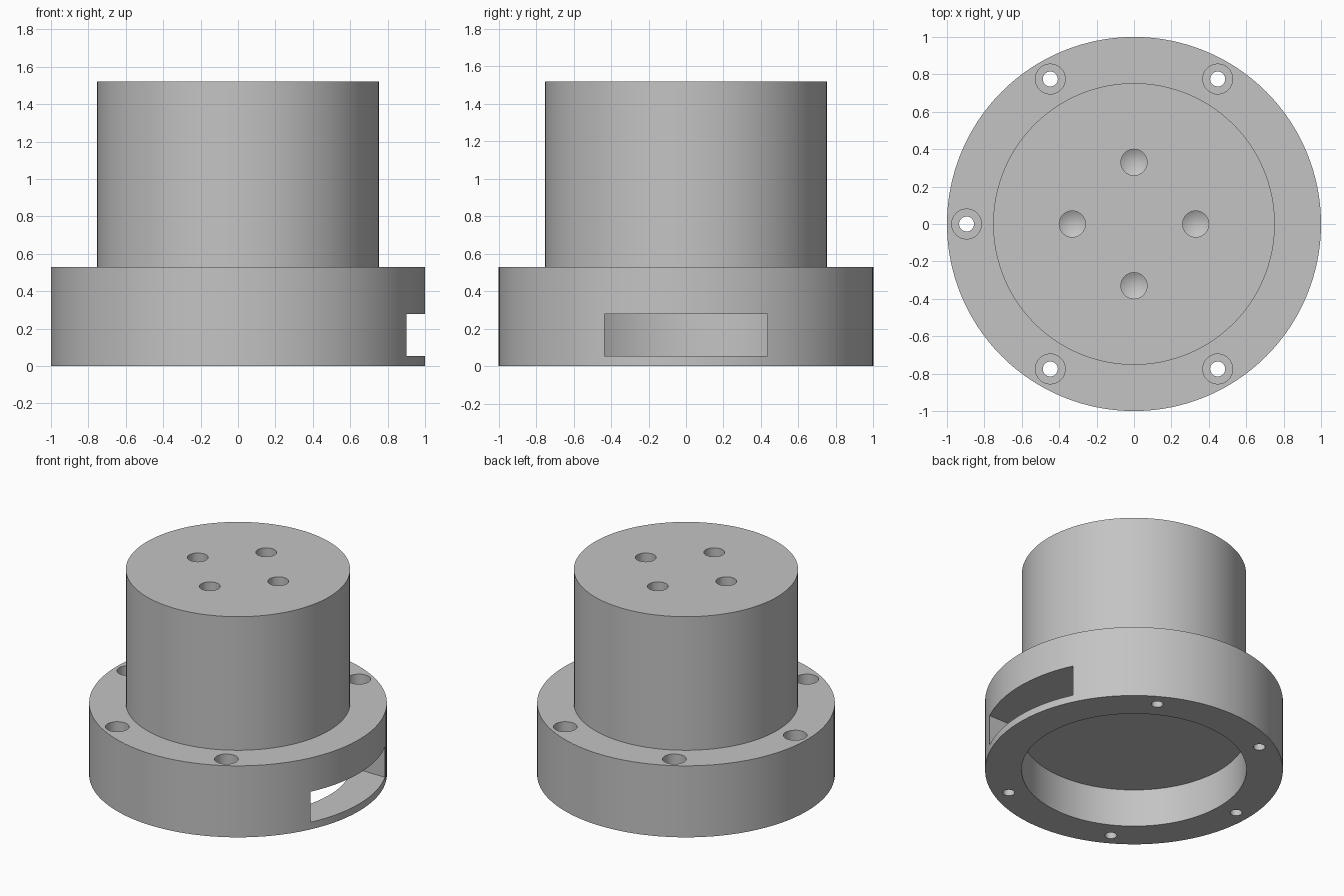
import bpy, bmesh, math
from mathutils import Vector

cube = bpy.data.objects.get("Cube")
if cube:
    bpy.data.objects.remove(cube, do_unlink=True)

grey = bpy.data.materials.new("plain grey")
grey.use_nodes = True
GREY = (0.55, 0.55, 0.55, 1)
grey.diffuse_color = GREY
grey.node_tree.nodes["Principled BSDF"].inputs["Base Color"].default_value = GREY


def add_object(name, bm):
    bmesh.ops.recalc_face_normals(bm, faces=bm.faces)
    mesh = bpy.data.meshes.new(name)
    bm.to_mesh(mesh)
    bm.free()
    mesh.materials.append(grey)
    ob = bpy.data.objects.new(name, mesh)
    bpy.context.collection.objects.link(ob)
    return ob


def lathe(name, profile, steps, x=0, y=0):
    """Revolve an (r, z) profile that starts and ends on the z axis."""
    bm = bmesh.new()
    verts = [bm.verts.new((r, 0, z)) for r, z in profile]
    edges = [bm.edges.new(pair) for pair in zip(verts, verts[1:])]
    bmesh.ops.spin(bm, geom=verts + edges, cent=(0, 0, 0), axis=(0, 0, 1),
                   angle=math.tau, steps=steps)
    bmesh.ops.remove_doubles(bm, verts=bm.verts, dist=1e-4)
    bmesh.ops.translate(bm, verts=bm.verts, vec=(x, y, 0))
    return add_object(name, bm)


def box(name, low, high):
    bm = bmesh.new()
    bmesh.ops.create_cube(bm, size=1)
    low, high = Vector(low), Vector(high)
    bmesh.ops.scale(bm, verts=bm.verts, vec=high - low)
    bmesh.ops.translate(bm, verts=bm.verts, vec=(low + high) / 2)
    return add_object(name, bm)


BASE_TOP, TOP, ROOF = 0.53, 1.52, 0.28

# Flanged body with a round recess underneath
body = lathe("flanged_body", [
    (0, ROOF), (0.755, ROOF), (0.755, 0), (1, 0), (1, BASE_TOP),
    (0.753, BASE_TOP), (0.753, TOP), (0, TOP)], 128)

# Side slot opening into the recess
cutters = [box("slot_cutter", (0.5, -0.436, 0.053), (1.2, 0.436, ROOF - 0.001))]

# Counterbored screw holes around the flange, none above the slot
seat = BASE_TOP - 0.2
for i in range(1, 6):
    a = i * math.tau / 6
    cutters.append(lathe("screw_hole_cutter", [
        (0, -0.1), (0.04, -0.1), (0.04, seat), (0.08, seat),
        (0.08, BASE_TOP + 0.1), (0, BASE_TOP + 0.1)],
        32, 0.895 * math.cos(a), 0.895 * math.sin(a)))

# Blind drilled holes with conical tips in the top face
for i in range(4):
    a = i * math.tau / 4
    cutters.append(lathe("drilled_hole_cutter", [
        (0, TOP - 0.34), (0.07, TOP - 0.3), (0.07, TOP + 0.1), (0, TOP + 0.1)],
        32, 0.33 * math.cos(a), 0.33 * math.sin(a)))

bpy.ops.object.select_all(action='DESELECT')
bpy.context.view_layer.objects.active = body
body.select_set(True)
for cutter in cutters:
    cutter.hide_render = True
    mod = body.modifiers.new("cut", 'BOOLEAN')
    mod.operation = 'DIFFERENCE'
    mod.solver = 'EXACT'
    mod.object = cutter
    bpy.ops.object.modifier_apply(modifier=mod.name)
    bpy.data.objects.remove(cutter, do_unlink=True)

bpy.ops.object.shade_smooth_by_angle(angle=math.radians(25))
